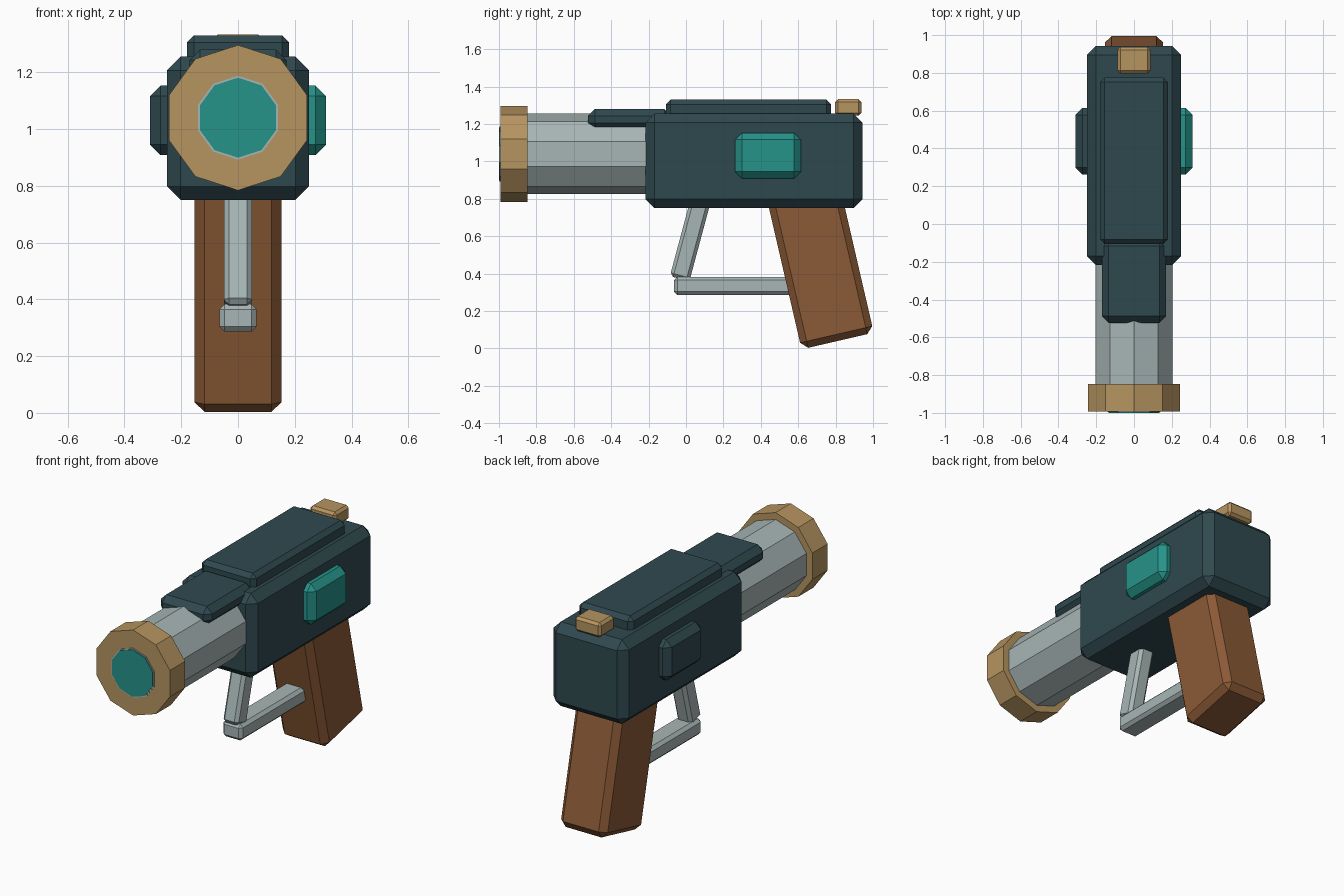
import bpy, bmesh, math
from mathutils import Matrix, Vector

if "Cube" in bpy.data.objects:
    bpy.data.objects.remove(bpy.data.objects["Cube"])


def material(name, rgb):
    lin = [((c / 255 + 0.055) / 1.055) ** 2.4 for c in rgb]
    m = bpy.data.materials.new(name)
    m.diffuse_color = (*lin, 1)
    m.use_nodes = True
    m.node_tree.nodes["Principled BSDF"].inputs["Base Color"].default_value = m.diffuse_color
    return m


DARK = material("dark slate", (47, 73, 79))
TEAL = material("teal", (37, 147, 137))
GOLD = material("brass", (182, 148, 96))
BROWN = material("brown grip", (139, 90, 54))
GREY = material("light grey metal", (167, 182, 181))


def finish(bm, name, mat):
    bmesh.ops.recalc_face_normals(bm, faces=bm.faces)
    me = bpy.data.meshes.new(name)
    bm.to_mesh(me)
    bm.free()
    me.materials.append(mat)
    ob = bpy.data.objects.new(name, me)
    bpy.context.collection.objects.link(ob)
    return ob


def box(name, mat, x, y, z, chamfer):
    """Chamfered box from (min, max) ranges."""
    lo, hi = Vector((x[0], y[0], z[0])), Vector((x[1], y[1], z[1]))
    bm = bmesh.new()
    bmesh.ops.create_cube(bm, size=1)
    bmesh.ops.scale(bm, vec=hi - lo, verts=bm.verts)
    bmesh.ops.translate(bm, vec=(lo + hi) / 2, verts=bm.verts)
    bmesh.ops.bevel(bm, geom=list(bm.edges), offset=chamfer, segments=1,
                    profile=0.5, affect='EDGES')
    return finish(bm, name, mat)


def tube(name, mat, r, y0, y1, z=1.04):
    """Ten-sided cylinder along y."""
    bm = bmesh.new()
    bmesh.ops.create_cone(bm, cap_ends=True, segments=10, radius1=r, radius2=r,
                          depth=y1 - y0,
                          matrix=Matrix.Translation((0, (y0 + y1) / 2, z))
                          @ Matrix.Rotation(math.pi / 2, 4, 'X')
                          @ Matrix.Rotation(math.pi / 2 * 0, 4, 'Z'))
    return finish(bm, name, mat)


# Body and top rails
box("body", DARK, (-0.25, 0.25), (-0.217, 0.943), (0.75, 1.255), 0.048)
box("top_rail", DARK, (-0.18, 0.18), (-0.107, 0.776), (1.2, 1.33), 0.025)
box("front_rail", DARK, (-0.17, 0.17), (-0.523, -0.08), (1.17, 1.28), 0.036)
box("rear_sight", GOLD, (-0.087, 0.087), (0.797, 0.937), (1.245, 1.333), 0.015)

# Side panels
for side, name, mat in ((1, "right_panel", TEAL), (-1, "left_panel", DARK)):
    box(name, mat, sorted((side * 0.19, side * 0.31)), (0.262, 0.614),
        (0.908, 1.153), 0.037)

# Barrel, muzzle ring and lens
tube("barrel", GREY, 0.215, -0.9, 0.0)
tube("muzzle_ring", GOLD, 0.256, -0.992, -0.848)
tube("lens_rim", GREY, 0.148, -0.996, -0.9)
tube("lens", TEAL, 0.141, -1.0, -0.9)

# Slanted grip
grip = box("grip", BROWN, (-0.154, 0.154), (-0.198, 0.198), (0, 0.85), 0.036)
grip.location = (0, 0.811, 0.04)
grip.rotation_euler.x = math.radians(13)

# Trigger guard
box("guard_bar", GREY, (-0.065, 0.065), (-0.064, 0.62), (0.286, 0.383), 0.018)
strut = box("guard_strut", GREY, (-0.05, 0.05), (-0.054, 0.054), (0, 0.5), 0.018)
strut.location = (0, -0.034, 0.373)
strut.rotation_euler.x = math.radians(-15)
